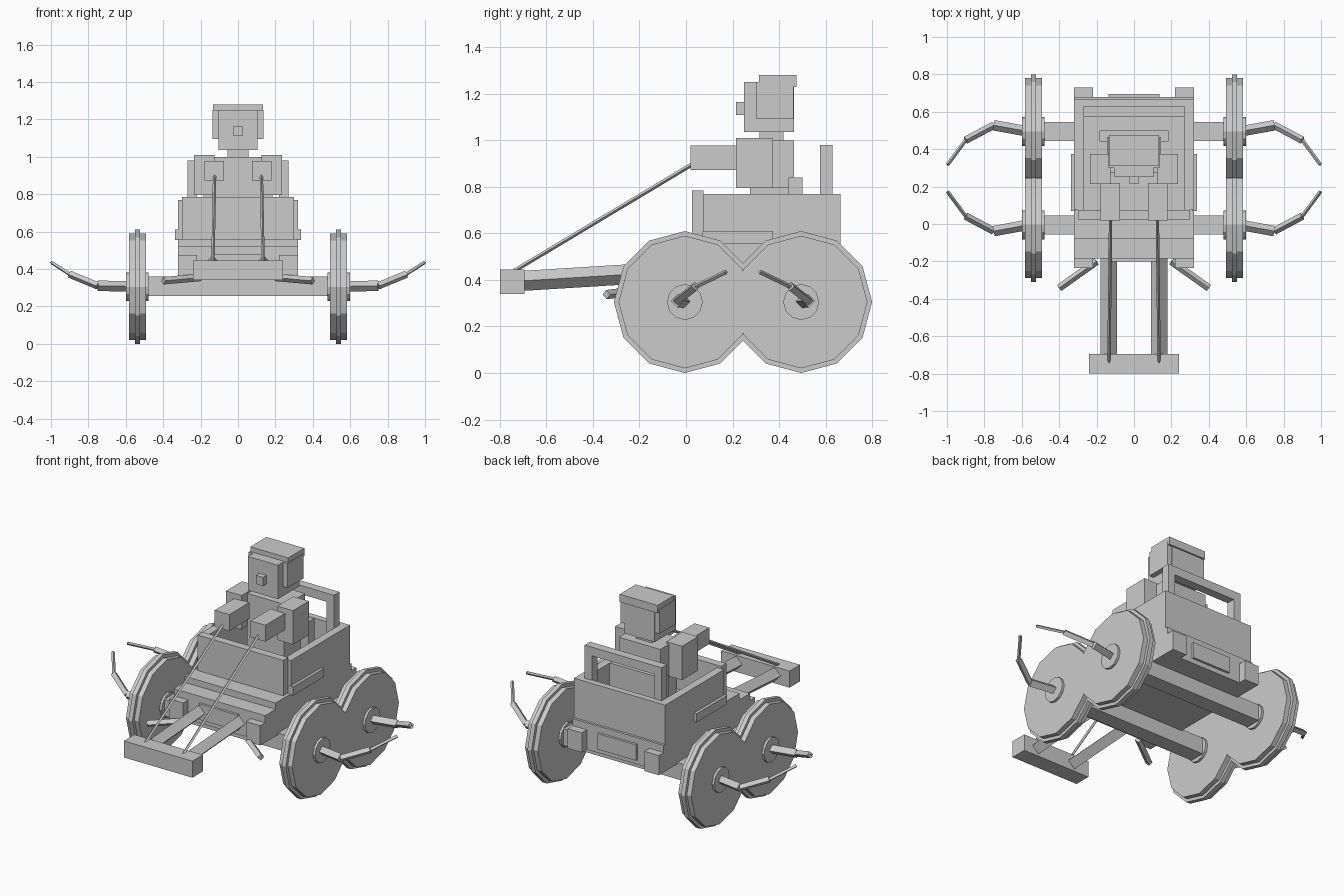
import bpy, math
from mathutils import Vector, Matrix


def box(name, x0, x1, y0, y1, z0, z1, sx=1):
    """Axis-aligned block; sx=-1 gives the mirrored copy."""
    bpy.ops.mesh.primitive_cube_add(size=1, location=(sx * (x0 + x1) / 2, (y0 + y1) / 2, (z0 + z1) / 2))
    o = bpy.context.object
    o.name = name
    o.scale = (x1 - x0, y1 - y0, z1 - z0)
    bpy.ops.object.transform_apply(location=False, rotation=False, scale=True)
    return o


def pair(name, *dims):
    box(name + "_right", *dims)
    box(name + "_left", *dims, sx=-1)


def rod(name, a, b, r):
    """Four-sided bar standing on its edge, from a to b."""
    a, b = Vector(a), Vector(b)
    d = (b - a).normalized()
    side = d.cross(Vector((0, 0, 1))).normalized()
    up = side.cross(d)
    bpy.ops.mesh.primitive_cylinder_add(vertices=4, radius=r, depth=(b - a).length)
    o = bpy.context.object
    o.name = name
    m = Matrix((side, up, -d)).transposed().to_4x4()
    m.translation = (a + b) / 2
    o.matrix_world = m


def disc(name, x, y, r, half):
    """Twelve-sided disc on the axle line, with a corner at the top."""
    bpy.ops.mesh.primitive_cylinder_add(vertices=12, radius=r, depth=half * 2,
                                        location=(x, y, 0.305), rotation=(0, math.pi / 2, 0))
    bpy.context.object.name = name


# Chassis with stepped upper tier
box("chassis", -0.32, 0.32, -0.185, 0.68, 0.35, 0.52)
box("chassis_tier", -0.32, 0.32, -0.08, 0.665, 0.50, 0.56)
box("front_plate", -0.135, 0.135, -0.20, -0.16, 0.38, 0.48)
box("back_plate", -0.135, 0.135, 0.66, 0.695, 0.38, 0.48)
pair("front_corner_block", 0.22, 0.32, -0.235, -0.17, 0.35, 0.475)
pair("back_corner_block", 0.22, 0.32, 0.66, 0.73, 0.35, 0.475)

# Open-topped car body
box("front_wall", -0.30, 0.30, 0.025, 0.075, 0.55, 0.785)
box("back_wall", -0.32, 0.32, 0.625, 0.665, 0.55, 0.77)
pair("side_wall", 0.27, 0.32, 0.075, 0.665, 0.55, 0.77)
pair("side_rail", 0.31, 0.338, 0.07, 0.375, 0.555, 0.61)

# Rear handle frame
pair("handle_post", 0.22, 0.27, 0.575, 0.63, 0.56, 0.98)
box("handle_bar", -0.27, 0.27, 0.575, 0.63, 0.925, 0.98)

# Axles, wheels and hub blades, mirrored left/right and front/back
for label, cy, s in (("front", -0.005, 1), ("back", 0.495, -1)):
    box(label + "_axle", -0.52, 0.52, cy - 0.05, cy + 0.05, 0.255, 0.36)
    for side, sx in (("right", 1), ("left", -1)):
        n = f"{label}_{side}_"
        disc(n + "wheel", sx * 0.538, cy, 0.285, 0.045)
        disc(n + "wheel_tread", sx * 0.538, cy, 0.305, 0.014)
        disc(n + "wheel_hub", sx * 0.538, cy, 0.077, 0.06)
        pts = [(0.57, 0.0, 0.307), (0.75, -0.033, 0.31), (0.90, 0.047, 0.372), (0.997, 0.178, 0.435)]
        pts = [(sx * x, cy + s * dy, z) for x, dy, z in pts]
        for i, r in enumerate((0.028, 0.02, 0.01)):
            rod(f"{n}blade_{i + 1}", pts[i], pts[i + 1], r)

# Draught poles, yoke, reins and front spikes
box("yoke", -0.24, 0.24, -0.80, -0.695, 0.34, 0.445)
for side, sx in (("right", 1), ("left", -1)):
    rod("pole_" + side, (sx * 0.135, -0.15, 0.43), (sx * 0.135, -0.72, 0.395), 0.043)
    rod("rein_" + side, (sx * 0.125, 0.04, 0.905), (sx * 0.134, -0.745, 0.435), 0.009)
    rod("spike_" + side, (sx * 0.20, -0.20, 0.355), (sx * 0.40, -0.342, 0.337), 0.02)

# Driver
box("hips", -0.13, 0.13, 0.275, 0.445, 0.55, 0.81)
box("back_pad", -0.185, 0.185, 0.44, 0.50, 0.56, 0.84)
box("torso", -0.145, 0.145, 0.275, 0.465, 0.795, 1.0)
pair("upper_arm", 0.125, 0.235, 0.215, 0.375, 0.795, 1.01)
pair("forearm", 0.075, 0.178, 0.02, 0.22, 0.873, 0.977)
box("neck", -0.055, 0.055, 0.315, 0.42, 0.98, 1.05)
box("head", -0.105, 0.105, 0.25, 0.465, 1.035, 1.25)
box("nose", -0.025, 0.025, 0.215, 0.26, 1.11, 1.165)
box("helmet_cap", -0.133, 0.133, 0.313, 0.475, 1.23, 1.28)
pair("helmet_cheek", 0.10, 0.137, 0.30, 0.462, 1.095, 1.25)
